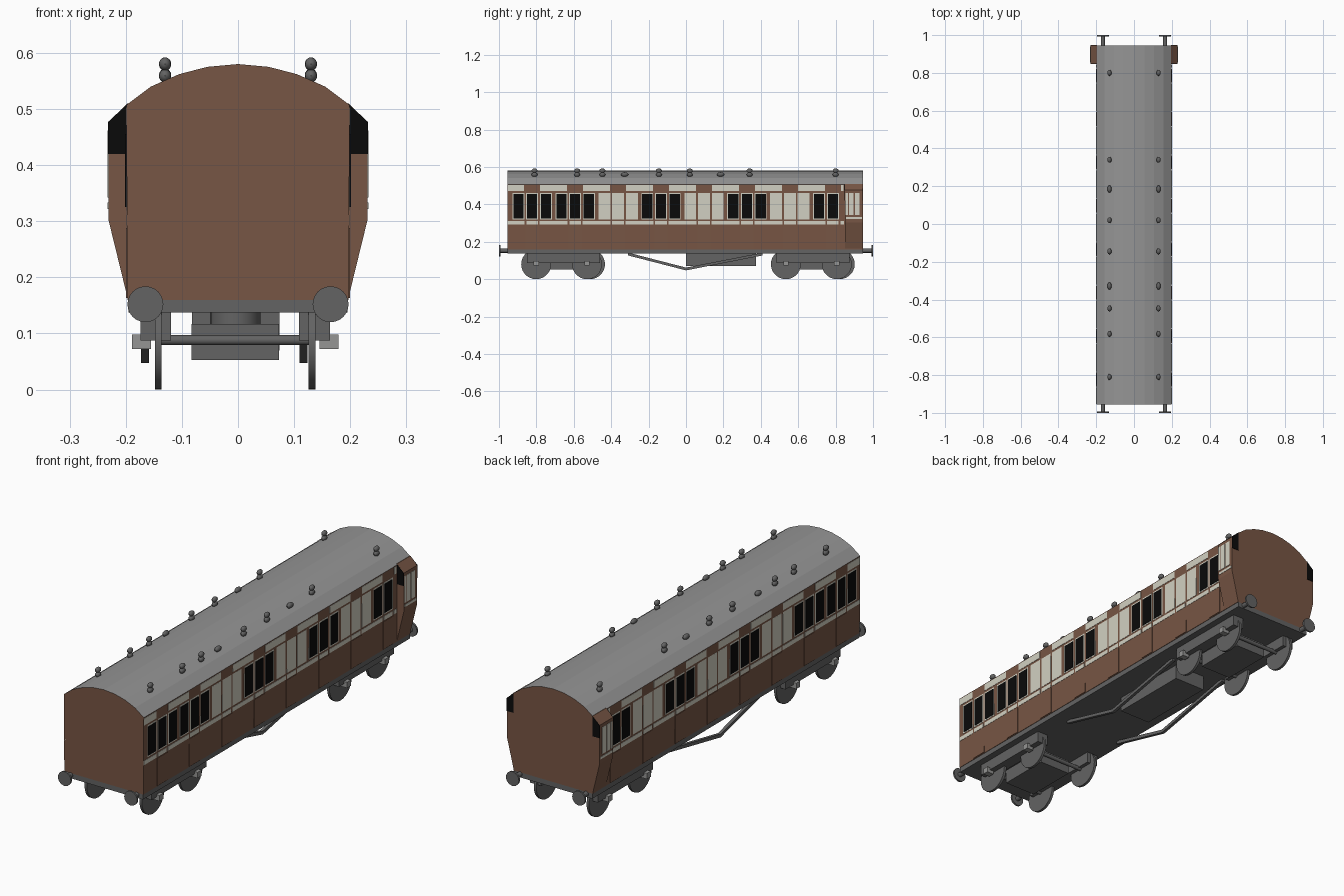
import bpy, bmesh, math
from mathutils import Matrix, Vector

if "Cube" in bpy.data.objects:
    bpy.data.objects.remove(bpy.data.objects["Cube"])


def material(name, rgb):
    m = bpy.data.materials.new(name)
    m.diffuse_color = (*rgb, 1)
    m.use_nodes = True
    m.node_tree.nodes["Principled BSDF"].inputs["Base Color"].default_value = m.diffuse_color
    return m


BROWN = material("brown_paint", (0.185, 0.092, 0.058))
CREAM = material("cream_paint", (0.64, 0.63, 0.54))
BLACK = material("black_glass", (0.003, 0.003, 0.003))
ROOF = material("roof_grey", (0.30, 0.30, 0.30))
IRON = material("iron_grey", (0.125, 0.125, 0.125))
STEEL = material("axlebox_grey", (0.30, 0.30, 0.295))


def finish(name, bm, mats, smooth=False):
    bmesh.ops.recalc_face_normals(bm, faces=bm.faces)
    me = bpy.data.meshes.new(name)
    bm.to_mesh(me)
    bm.free()
    for m in mats:
        me.materials.append(m)
    ob = bpy.data.objects.new(name, me)
    bpy.context.collection.objects.link(ob)
    if smooth:
        bpy.context.view_layer.objects.active = ob
        ob.select_set(True)
        bpy.ops.object.shade_smooth_by_angle(angle=math.radians(40))
        ob.select_set(False)
    return ob


def add_box(bm, x0, x1, y0, y1, z0, z1):
    mat = Matrix.Translation(((x0 + x1) / 2, (y0 + y1) / 2, (z0 + z1) / 2))
    mat = mat @ Matrix.Diagonal((abs(x1 - x0), abs(y1 - y0), abs(z1 - z0), 1))
    bmesh.ops.create_cube(bm, size=1, matrix=mat)


def add_prism(bm, profile, y0, y1):
    """Extrude an xz outline along y."""
    a = [bm.verts.new((x, y0, z)) for x, z in profile]
    f = bm.faces.new(a)
    r = bmesh.ops.extrude_face_region(bm, geom=[f])
    vs = [g for g in r["geom"] if isinstance(g, bmesh.types.BMVert)]
    bmesh.ops.translate(bm, verts=vs, vec=(0, y1 - y0, 0))
    if not f.is_valid or len(f.link_loops if hasattr(f, "link_loops") else f.verts) == 0:
        return
    # keep both caps: the start cap stays if the region extrude removed nothing


def add_cyl(bm, p, q, r, n=20):
    p, q = Vector(p), Vector(q)
    rot = (q - p).to_track_quat('Z', 'Y').to_matrix().to_4x4()
    bmesh.ops.create_cone(bm, cap_ends=True, segments=n, radius1=r, radius2=r,
                          depth=(q - p).length, matrix=Matrix.Translation((p + q) / 2) @ rot)


def boxes(name, items, mat):
    bm = bmesh.new()
    for b in items:
        add_box(bm, *b)
    return finish(name, bm, [mat])


Y0, Y1, W = -0.955, 0.945, 0.197

# Coach body with arched roof; the upward faces are roof grey
half = [(0.199, 0.507), (0.155, 0.54), (0.105, 0.562), (0.055, 0.575)]
outline = [(-W, 0.16), (W, 0.16)] + half + [(0, 0.58)] + [(-x, z) for x, z in reversed(half)]
bm = bmesh.new()
add_prism(bm, outline, Y0, Y1)
bmesh.ops.recalc_face_normals(bm, faces=bm.faces)
for f in bm.faces:
    f.material_index = 1 if f.normal.z > 0.3 else 0
finish("body_and_roof", bm, [BROWN, ROOF])

# Side panels: eight compartments, each window, door, window
doors = [-0.823 + 0.2298 * i for i in range(8)]
glazed = (0, 1, 3, 5, 7)
pitch, end = 0.0735, 0.845
cream, glass, door_plates = [], [], []
for s in (-1, 1):
    def plate(lst, y0, y1, z0, z1, t):
        lst.append((s * (W - 0.005), s * (W + t), y0, y1, z0, z1))
    for i, c in enumerate(doors):
        for k in (-1, 0, 1):
            y = c + k * pitch
            if y + 0.03 > end:
                continue
            plate(cream, y - 0.032, y + 0.032, 0.319, 0.462, 0.002)
            if i in glazed:
                plate(glass, y - 0.027, y + 0.027, 0.325, 0.455, 0.004)
        plate(door_plates, c - 0.036, c + 0.036, 0.163, 0.288, 0.003)
        plate(cream, c - 0.031, c + 0.031, 0.292, 0.311, 0.002)
    # cream strips between the doors, at waist and eaves
    edges = [Y0 - 0.04] + doors + [end + 0.04]
    for a, b in zip(edges, edges[1:]):
        a2, b2 = max(a + 0.042, Y0 + 0.002), min(b - 0.042, end)
        if b2 - a2 > 0.01:
            plate(cream, a2 - 0.002, b2 + 0.002, 0.292, 0.311, 0.002)
            plate(cream, a2, b2, 0.471, 0.503, 0.003)
boxes("cream_panels", cream, CREAM)
boxes("windows", glass, BLACK)
boxes("doors", door_plates, BROWN)

# Guard's lookouts at the rear, with end windows and cream panels
bm, bg, pan = bmesh.new(), bmesh.new(), []
for s in (-1, 1):
    shape = [(0.19, 0.16), (0.196, 0.16), (0.231, 0.303), (0.231, 0.477), (0.197, 0.51), (0.19, 0.51)]
    add_prism(bm, [(s * x, z) for x, z in shape], 0.85, Y1)
    pane = [(0.197, 0.42), (0.2315, 0.42), (0.2315, 0.477), (0.197, 0.509)]
    for y in (0.848, Y1 - 0.001):
        add_prism(bg, [(s * x, z) for x, z in pane], y, y + 0.003)
    for a, b in ((0.854, 0.866), (0.872, 0.896), (0.903, 0.928)):
        pan.append((s * 0.228, s * 0.2325, a, b, 0.342, 0.462))
    pan.append((s * 0.228, s * 0.2325, 0.856, 0.94, 0.322, 0.333))
finish("lookouts", bm, [BROWN])
finish("lookout_windows", bg, [BLACK])
boxes("lookout_panels", pan, CREAM)

# Roof ventilators: tall double-ball ones and two low ones on each side
bm = bmesh.new()
for x in (-0.13, 0.13):
    for y in (-0.81, -0.582, -0.447, -0.328, -0.145, 0.02, 0.185, 0.34, 0.8):
        low = y in (-0.328, 0.185)
        for z in ((0.56,) if low else (0.559, 0.58)):
            sc = Matrix.Diagonal((0.011, 0.02 if low else 0.016, 0.012, 1))
            bmesh.ops.create_uvsphere(bm, u_segments=12, v_segments=8, radius=1,
                                      matrix=Matrix.Translation((x, y, z)) @ sc)
finish("roof_ventilators", bm, [IRON], True)

# Underframe and the equipment box below it
boxes("underframe", [(-0.195, 0.195, Y0, Y1, 0.137, 0.16)], IRON)
boxes("equipment_box", [(-0.082, 0.074, 0.0, 0.375, 0.07, 0.14)], IRON)

# Buffers
bm = bmesh.new()
for x in (-0.165, 0.165):
    for s in (-1, 1):
        add_cyl(bm, (x, s * 0.93, 0.152), (x, s * 0.994, 0.152), 0.011, 12)
        add_cyl(bm, (x, s * 0.992, 0.152), (x, s * 1.0, 0.152), 0.032, 24)
finish("buffers", bm, [IRON], True)

# Truss rods: shallow V under each side
bm = bmesh.new()
for x in (-0.166, 0.117):
    top = [(-0.31, 0.142), (0.0, 0.062), (0.41, 0.142)]
    for (ya, za), (yb, zb) in zip(top, top[1:]):
        v = [bm.verts.new((x - 0.007, y, z)) for y, z in
             ((ya, za), (yb, zb), (yb, zb - 0.015), (ya, za - 0.015))]
        f = bm.faces.new(v)
        r = bmesh.ops.extrude_face_region(bm, geom=[f], use_keep_orig=True)
        bmesh.ops.translate(bm, vec=(0.014, 0, 0),
                            verts=[g for g in r["geom"] if isinstance(g, bmesh.types.BMVert)])
finish("truss_rods", bm, [IRON])

# Bogies: side frames, centre transom, pivot, axles, wheels, axle boxes
CX = -0.005
frames, axleboxes = [], []
wheels, axles = bmesh.new(), bmesh.new()
for c in (-0.665, 0.67):
    for s in (-1, 1):
        frames.append((CX + s * 0.114, CX + s * 0.169, c - 0.185, c + 0.205, 0.087, 0.137))
    frames.append((CX - 0.078, CX + 0.078, c - 0.12, c + 0.12, 0.053, 0.117))
    add_cyl(axles, (CX, c, 0.11), (CX, c, 0.14), 0.045, 20)
    for dy in (-0.136, 0.136):
        y = c + dy
        add_cyl(axles, (CX - 0.14, y, 0.088), (CX + 0.14, y, 0.088), 0.009, 12)
        for s in (-1, 1):
            shift = 0.016 if s < 0 and dy > 0 else 0
            x = CX + s * 0.137
            add_cyl(wheels, (x - 0.006, y + shift, 0.08), (x + 0.006, y + shift, 0.08), 0.08, 28)
            axleboxes.append((CX + s * 0.15, CX + s * 0.184, y - 0.014, y + 0.014, 0.072, 0.098))
boxes("bogie_frames", frames, IRON)
boxes("axle_boxes", axleboxes, STEEL)
finish("axles", axles, [IRON], True)
finish("wheels", wheels, [IRON], True)
